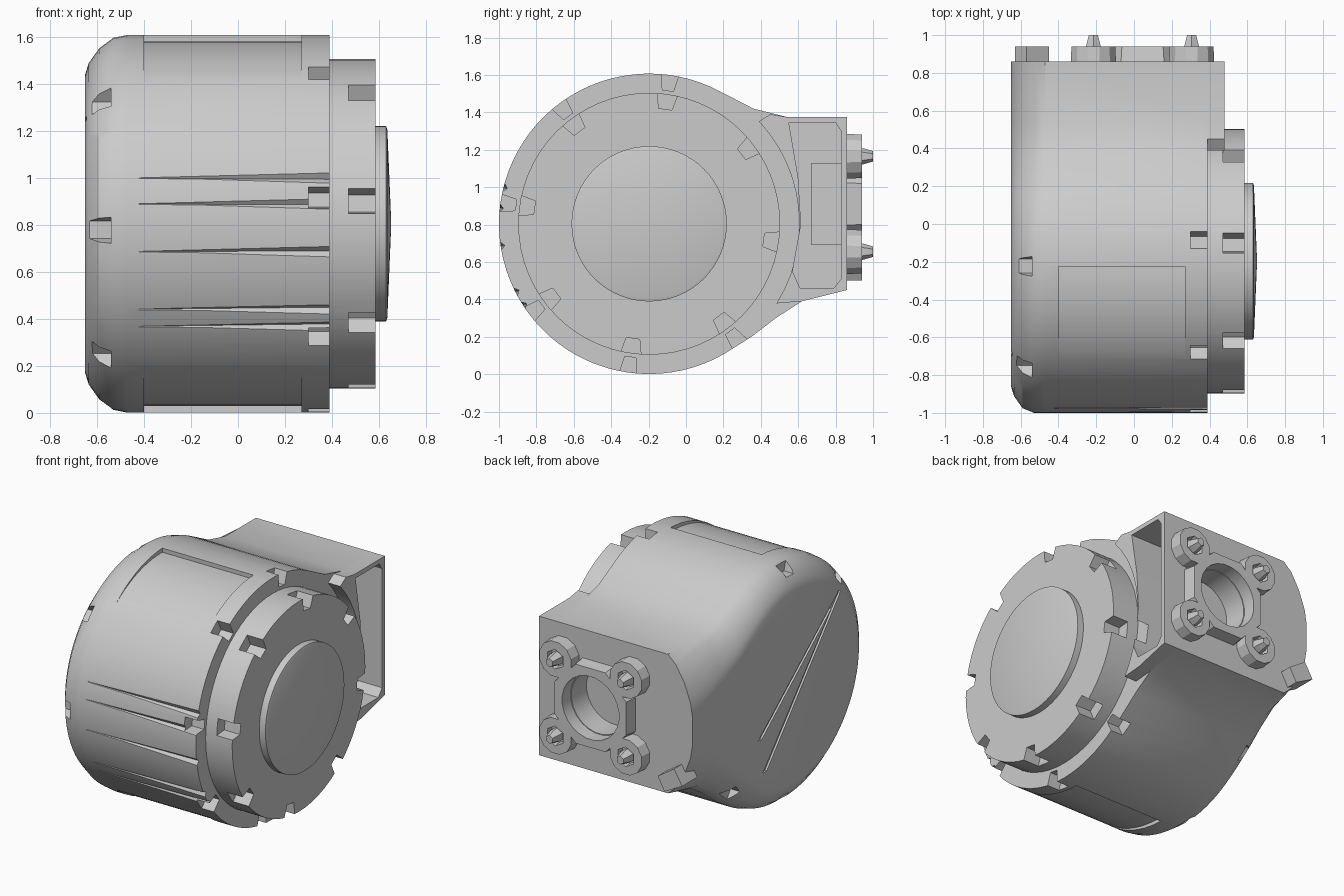
import bpy, bmesh
from math import sin, cos, radians, pi

cube = bpy.data.objects.get("Cube")
if cube:
    bpy.data.objects.remove(cube, do_unlink=True)

grey = bpy.data.materials.new("plain grey")
grey.use_nodes = True
grey.diffuse_color = (0.6, 0.6, 0.6, 1)
grey.node_tree.nodes["Principled BSDF"].inputs["Base Color"].default_value = (0.6, 0.6, 0.6, 1)

CY, CZ, R = -0.197, 0.804, 0.803     # drum axis and radius
BX, BZ = 0.045, 0.91                 # rear port centre


def loft(name, sections):
    """Closed solid through matching rings of points."""
    bm = bmesh.new()
    rings = [[bm.verts.new(p) for p in s] for s in sections]
    n = len(rings[0])
    for a, b in zip(rings, rings[1:]):
        for i in range(n):
            j = (i + 1) % n
            bm.faces.new((a[i], a[j], b[j], b[i]))
    bm.faces.new(rings[0])
    bm.faces.new(rings[-1])
    bmesh.ops.recalc_face_normals(bm, faces=bm.faces)
    mesh = bpy.data.meshes.new(name)
    bm.to_mesh(mesh)
    bm.free()
    mesh.materials.append(grey)
    ob = bpy.data.objects.new(name, mesh)
    bpy.context.collection.objects.link(ob)
    return ob


def prism(name, outline, x0, x1):
    return loft(name, [[(x, y, z) for y, z in outline] for x in (x0, x1)])


def polar(r, a):
    a = radians(a)
    return CY + r * cos(a), CZ + r * sin(a)


def disc(name, steps, n=64):
    """Turned part on the drum axis; steps are (x, radius)."""
    return loft(name, [[(x, *polar(r, 360 * i / n)) for i in range(n)] for x, r in steps])


def port(name, x, z, steps, n=24):
    """Turned part pointing backwards; steps are (y, radius)."""
    return loft(name, [[(x + r * cos(2 * pi * (i + .5) / n), y, z + r * sin(2 * pi * (i + .5) / n))
                        for i in range(n)] for y, r in steps])


def boolean(ob, tool, operation='DIFFERENCE'):
    mod = ob.modifiers.new("bool", 'BOOLEAN')
    mod.operation, mod.object, mod.solver = operation, tool, 'EXACT'
    bpy.context.view_layer.objects.active = ob
    bpy.ops.object.modifier_apply(modifier=mod.name)
    bpy.data.objects.remove(tool, do_unlink=True)


def notch(angle, r0, r1, half, x0, x1):
    """Tapered block cutter across a rim."""
    pts = [polar(r0, angle - half * .6), polar(r1, angle - half),
           polar(r1, angle + half), polar(r0, angle + half * .6)]
    return prism("notch_cutter", pts, x0, x1)


# Drum housing running back into a square neck
outline = [polar(R, 62 + 238 * i / 56) for i in range(57)]
outline += [(.35, .2), (.48, .3), (.62, .39), (.86, .45)]
outline += [(.86, .45 + .925 * i / 8) for i in range(1, 8)]
outline += [(.86, 1.375), (.54, 1.375), (.36, 1.42)]


def section(x, k, k_back):
    """Outline shrunk by k on the drum, easing to k_back at the neck end."""
    pts = []
    for y, z in outline:
        t = min(1, max(0, (y - CY) / (.86 - CY))) ** 2
        mid = CZ + t * (BZ - CZ)
        front = CY + (y - CY) * min(1, k + .04)
        pts.append((x, front if y < CY else y, mid + (z - mid) * (k + t * (k_back - k))))
    return pts


housing = loft("housing", [section(*s) for s in (
    (-.65, .79, .2), (-.635, .85, .4), (-.59, .93, .66), (-.53, .985, .88),
    (-.47, 1, 1), (.39, 1, 1))])

# Raised side of the neck, curved around the drum
side = [(.45, 1.39), (.54, 1.375), (.86, 1.375), (.86, .45), (.62, .39)]
side += [polar(R, -32 + 75 * i / 12) for i in range(13)]
neck = prism("neck_side", side, .38, .48)

# Hollow of the neck, open at the left side
hollow = [(.55, 1.345), (.8, 1.345), (.83, 1.3), (.83, .51), (.79, .46),
          (.61, .46), (.57, .55), (.615, .8), (.6, 1.05)]
for ob in (housing, neck):
    boolean(ob, prism("hollow_cutter", hollow, -.2, .6))
boolean(housing, port("bore_cutter", BX, BZ, [(.8, .21), (1, .21)]))

# Shallow panels above and below the front, fading out towards the front
for back, step in ((92, 3.8), (268, -3.8)):
    inner = [polar(R - .028 * (1 - i / 10), back + step * i) for i in range(11)]
    outer = [polar(.9, back + step * i) for i in range(10, -1, -1)]
    boolean(housing, prism("panel_cutter", inner + outer, -.4, .27))

# Tapered flutes on the front
for a in (166, 174, 188.5, 207, 213):
    ends = [[(x, *polar(r, a + w)) for r, w in ((R + .01, -wide), (deep, 0), (R + .01, wide))]
            for x, wide, deep in ((.42, 2.4, R - .022), (-.42, .5, R - .003))]
    boolean(housing, loft("flute_cutter", ends))

# Diagonal grooves on the flat side
for y, z in ((.08, .35), (.13, .58)):
    groove = [(-.7, 1.25), (-.68, 1.26), (y + .04, z), (y, z)]
    boolean(housing, prism("groove_cutter", groove, -.7, -.637))

# Fastener notches around both rims of the housing
for i in range(8):
    a = 37 + 45 * i
    if 60 < a < 310:
        boolean(housing, notch(a, .72, .9, 4, .3, .45))
        boolean(housing, notch(a + 10, .72, .9, 5, -.7, -.54))

# Round cover with eight notches
cover = disc("cover", [(.3, .7), (.585, .7)])
for i in range(8):
    boolean(cover, notch(37 + 45 * i, .62, .8, 5.5, .47, .7))
hub = disc("cover_hub", [(.55, .415), (.63, .415), (.635, .4), (.65, .04)])

# Rear port: ring with four lobes, a bore and pins
ring = port("port_ring", BX, BZ, [(.84, .3), (.94, .285)], 8)
pins = []
for sx in (-1, 1):
    for sz in (-1, 1):
        x, z = BX + sx * .26, BZ + sz * .255
        boolean(ring, port("lobe", x, z, [(.84, .125), (.94, .12)], 12), 'UNION')
        boolean(ring, port("socket_cutter", x, z, [(.9, .06), (1, .075)], 6))
        pins.append(port("port_pin", x, z, [(.85, .05), (.94, .045), (1, .028)], 6))
boolean(ring, port("bore_cutter", BX, BZ, [(.8, .21), (1, .21)]))

# Square sleeve inside the neck, closed at its inner end
sleeve = prism("port_sleeve", [(.67, .69), (.85, .69), (.85, 1.13), (.67, 1.13)],
               BX - .22, BX + .22)
boolean(sleeve, port("bore_cutter", BX, BZ, [(.69, .205), (1, .205)]))

# Small lug beside the port
lug = loft("rear_lug", [[(-.63, y, .57), (-.5, y, .5), (-.45, y, .59), (-.57, y, .67)]
                        for y in (.78, .94)])

bpy.ops.object.select_all(action='DESELECT')
for ob in [housing, neck, cover, hub, ring, sleeve, lug] + pins:
    ob.select_set(True)
bpy.context.view_layer.objects.active = housing
bpy.ops.object.shade_smooth_by_angle(angle=radians(28))
